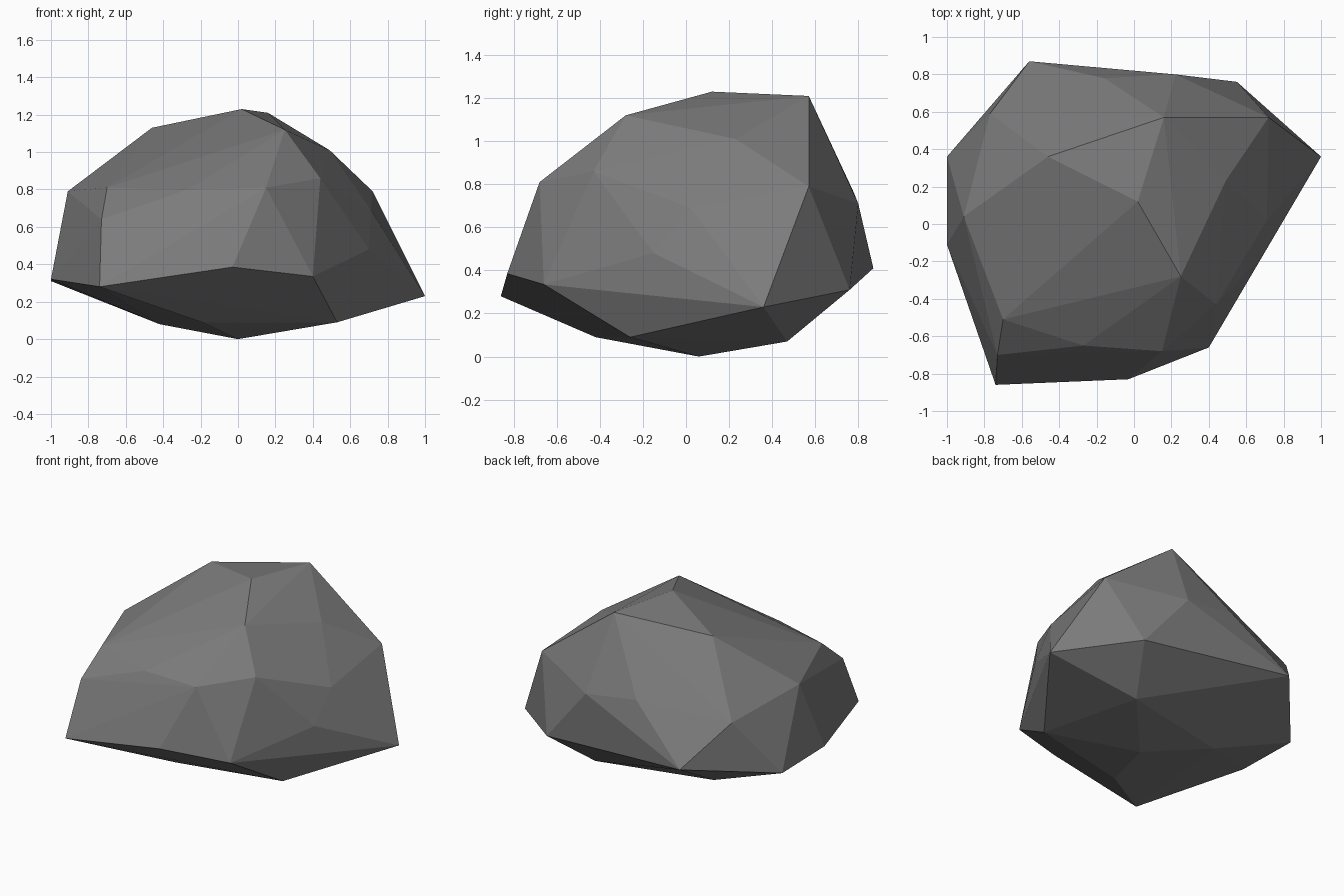
import bpy, bmesh

if "Cube" in bpy.data.objects:
    bpy.data.objects.remove(bpy.data.objects["Cube"])

# Corner points of the boulder, grouped by height band
foot = [(0, .06, 0), (-.19, -.42, .09), (-.42, .29, .08), (.375, .47, .07), (.53, -.26, .09)]
rim = [(-.56, .87, .41), (-1, .36, .31), (-1, -.11, .32), (-.74, -.86, .28), (-.03, -.83, .385),
       (.40, -.66, .335), (1, .36, .23), (.55, .76, .31), (-.03, .81, .43), (.70, -.15, .48)]
shoulder = [(.22, .80, .71), (-.16, .78, .76), (-.77, .59, .69), (-.91, .04, .79), (-.70, -.51, .81),
            (-.73, -.70, .64), (-.27, -.65, .80), (.15, -.68, .81), (.44, -.43, .86),
            (.71, .02, .69), (.72, .57, .79)]
crown = [(.16, .57, 1.21), (.02, .12, 1.23), (-.46, .36, 1.13), (-.32, -.21, 1.01),
         (.25, -.28, 1.12), (.49, .23, 1.01)]

# Wrap the corners in a faceted shell
bm = bmesh.new()
for p in foot + rim + shoulder + crown:
    bm.verts.new(p)
hull = bmesh.ops.convex_hull(bm, input=bm.verts[:])
loose = [v for v in bm.verts if not v.link_faces]
bmesh.ops.delete(bm, geom=loose, context='VERTS')
bmesh.ops.recalc_face_normals(bm, faces=bm.faces[:])
for f in bm.faces:
    f.smooth = False

mesh = bpy.data.meshes.new("boulder")
bm.to_mesh(mesh)
bm.free()

# Single grey stone colour
stone = bpy.data.materials.new("stone grey")
stone.diffuse_color = (.2, .2, .2, 1)
stone.use_nodes = True
stone.node_tree.nodes["Principled BSDF"].inputs["Base Color"].default_value = stone.diffuse_color
mesh.materials.append(stone)
bpy.context.collection.objects.link(bpy.data.objects.new("boulder", mesh))
